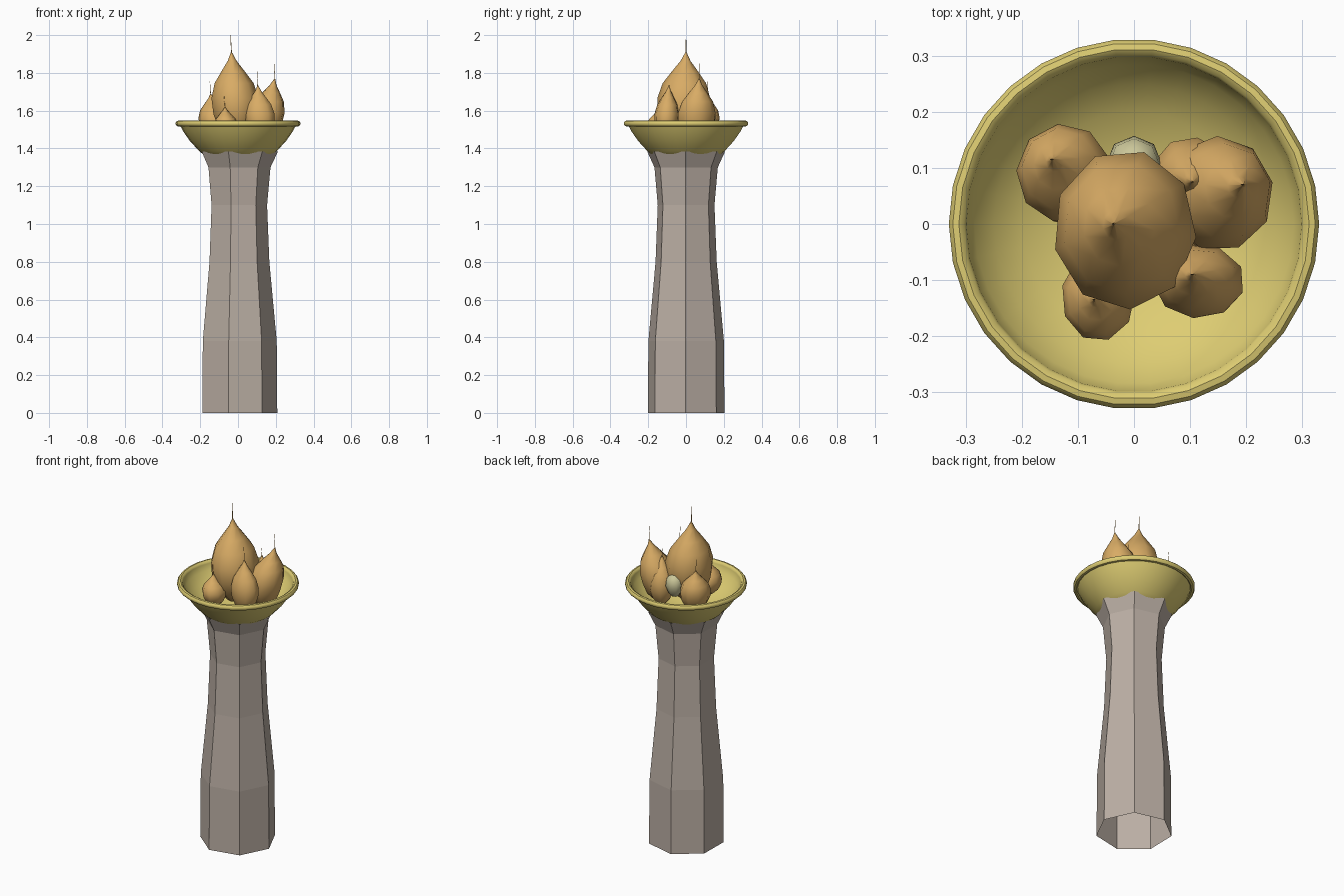
import bpy, bmesh
from math import sin, cos, pi, radians

cube = bpy.data.objects.get("Cube")
if cube:
    bpy.data.objects.remove(cube, do_unlink=True)


def material(name, rgb):
    m = bpy.data.materials.new(name)
    m.use_nodes = True
    m.diffuse_color = (*rgb, 1)
    m.node_tree.nodes["Principled BSDF"].inputs["Base Color"].default_value = (*rgb, 1)
    return m


STONE = material("warm grey stone", (0.5, 0.43, 0.375))
GOLD = material("dull gold", (0.73, 0.61, 0.17))
FIRE = material("amber flame", (0.69, 0.41, 0.13))
PALE = material("pale ember", (0.60, 0.57, 0.32))


def loft(name, rings, sides, mat, phase=0, caps=(True, True), smooth=None):
    """Skin a stack of elliptical rings given as (x, y, z, rx, ry)."""
    bm = bmesh.new()
    loops = []
    for x, y, z, rx, ry in rings:
        angles = [phase + 2 * pi * i / sides for i in range(sides)]
        loops.append([bm.verts.new((x + rx * cos(a), y + ry * sin(a), z)) for a in angles])
    for low, high in zip(loops, loops[1:]):
        for i in range(sides):
            j = (i + 1) % sides
            bm.faces.new((low[i], low[j], high[j], high[i]))
    if caps[0]:
        bm.faces.new(loops[0][::-1])
    if caps[1]:
        bm.faces.new(loops[-1])
    mesh = bpy.data.meshes.new(name)
    bm.to_mesh(mesh)
    bm.free()
    mesh.materials.append(mat)
    ob = bpy.data.objects.new(name, mesh)
    bpy.context.collection.objects.link(ob)
    if smooth:
        bpy.ops.object.select_all(action='DESELECT')
        bpy.context.view_layer.objects.active = ob
        ob.select_set(True)
        bpy.ops.object.shade_smooth_by_angle(angle=radians(smooth))
    return ob


# Seven-sided flared column, open underneath
column = [(0, 0.208), (0.38, 0.205), (0.8, 0.166), (1.1, 0.154), (1.3, 0.172), (1.385, 0.212)]
loft("column", [(0, 0, z, r, r) for z, r in column], 7, STONE,
     phase=radians(-1), caps=(False, False))

# Bowl: outside, rolled rim, then inside down to the middle
outside = [(0.06, 1.335), (0.12, 1.34), (0.165, 1.355), (0.205, 1.385),
           (0.255, 1.44), (0.29, 1.49), (0.306, 1.52)]
rim = [(0.315 + 0.016 * cos(a), 1.532 + 0.016 * sin(a))
       for a in (radians(d) for d in range(-100, 181, 40))]
inside = [(0.298, 1.525), (0.285, 1.5), (0.25, 1.455), (0.2, 1.42), (0.12, 1.385), (0.01, 1.37)]
loft("bowl", [(0, 0, z, r, r) for r, z in outside + rim + inside], 30, GOLD, smooth=40)

# Teardrop flames, each ending in a thin wisp
TEARDROP = [(0, 0.3), (0.12, 0.7), (0.3, 0.95), (0.48, 1), (0.65, 0.82),
            (0.78, 0.5), (0.9, 0.19), (1, 0.02)]


def flame(name, centre, radii, base, tip, wisp, phase):
    rings = []
    for t, w in TEARDROP:
        lean = max(0, (t - 0.3) / 0.7) ** 1.2
        rings.append((centre[0] + (tip[0] - centre[0]) * lean,
                      centre[1] + (tip[1] - centre[1]) * lean,
                      base + (tip[2] - base) * t, radii[0] * w, radii[1] * w))
    rings.append((tip[0] - 0.004, tip[1], wisp, 0.0008, 0.0008))
    loft(name, rings, 9, FIRE, phase=phase, smooth=50)


flame("main_flame", (-0.012, -0.012), (0.128, 0.143), 1.44, (-0.035, 0, 1.91), 2.0, 0.6)
flame("left_flame", (0.14, 0.05), (0.098, 0.103), 1.42, (0.195, 0.07, 1.77), 1.85, 0.2)
flame("front_left_flame", (0.118, -0.105), (0.082, 0.066), 1.44, (0.105, -0.09, 1.735), 1.81, 0.4)
flame("front_right_flame", (-0.062, -0.128), (0.066, 0.08), 1.44, (-0.07, -0.135, 1.62), 1.68, 0.1)
flame("back_right_flame", (-0.12, 0.085), (0.085, 0.088), 1.44, (-0.145, 0.115, 1.69), 1.755, 0.3)
flame("back_left_flame", (0.1, 0.09), (0.07, 0.068), 1.42, (0.105, 0.075, 1.7), 1.74, 0.7)

# Small pale ember at the back
ember = [(0.02, 1.5), (0.035, 1.52), (0.05, 1.56), (0.045, 1.6), (0.02, 1.625)]
loft("ember", [(0, 0.107, z, r, r) for r, z in ember], 8, PALE, smooth=60)
